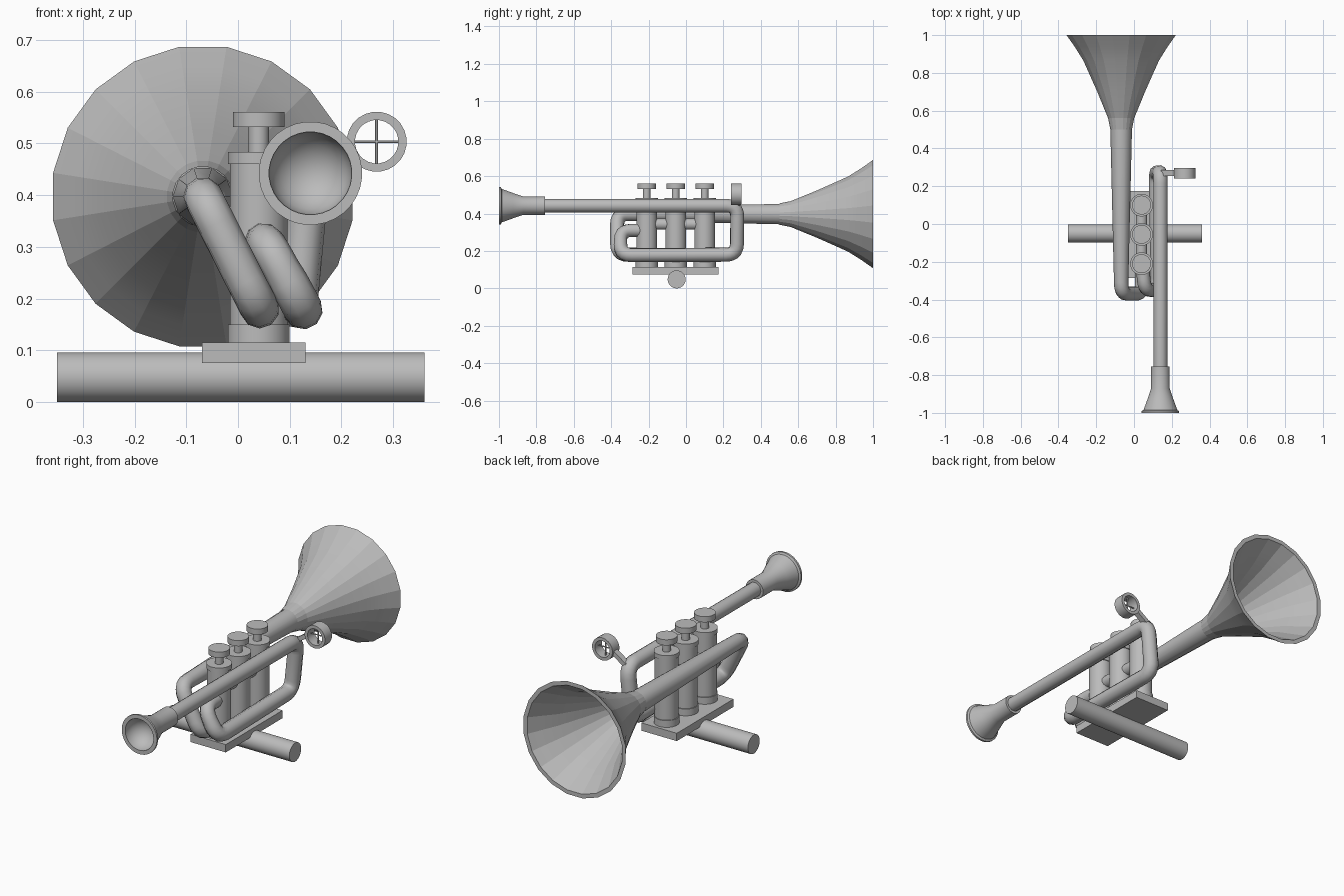
import bpy, bmesh
from math import cos, sin, pi, radians
from mathutils import Vector, Matrix

cube = bpy.data.objects.get("Cube")
if cube:
    bpy.data.objects.remove(cube, do_unlink=True)

GREY = (0.5, 0.5, 0.5, 1)
metal = bpy.data.materials.new("plain grey metal")
metal.use_nodes = True
metal.diffuse_color = GREY
metal.node_tree.nodes["Principled BSDF"].inputs["Base Color"].default_value = GREY

AXES = {"x": Matrix.Rotation(pi / 2, 4, "Y"),
        "y": Matrix.Rotation(-pi / 2, 4, "X"),
        "z": Matrix.Identity(4)}


def finish(obj, smooth=30):
    """Give the part its material and shading."""
    obj.data.materials.clear()
    obj.data.materials.append(metal)
    bpy.ops.object.select_all(action="DESELECT")
    obj.select_set(True)
    bpy.context.view_layer.objects.active = obj
    if obj.type == "CURVE":
        bpy.ops.object.convert(target="MESH")
        obj = bpy.context.object
    if smooth:
        bpy.ops.object.shade_smooth_by_angle(angle=radians(smooth))
    return obj


def add_mesh(name, bm, smooth=30):
    bmesh.ops.recalc_face_normals(bm, faces=bm.faces)
    mesh = bpy.data.meshes.new(name)
    bm.to_mesh(mesh)
    bm.free()
    obj = bpy.data.objects.new(name, mesh)
    bpy.context.collection.objects.link(obj)
    return finish(obj, smooth)


def lathe(name, profile, axis, loc, sides=32, smooth=30, closed=False):
    """Turn (radius, distance) pairs about an axis through loc."""
    bm = bmesh.new()
    rings = []
    for r, t in profile:
        if r == 0:
            rings.append([bm.verts.new((0, 0, t))] * sides)
        else:
            angles = [2 * pi * (i + 0.5) / sides for i in range(sides)]
            rings.append([bm.verts.new((r * cos(a), r * sin(a), t)) for a in angles])
    pairs = list(zip(rings, rings[1:]))
    if closed:
        pairs.append((rings[-1], rings[0]))
    for a, b in pairs:
        for i in range(sides):
            j = (i + 1) % sides
            corners = list(dict.fromkeys((a[i], a[j], b[j], b[i])))
            bm.faces.new(corners)
    bm.transform(Matrix.Translation(loc) @ AXES[axis])
    return add_mesh(name, bm, smooth)


def rod(name, r, start, end, axis, loc, sides=32):
    return lathe(name, [(0, start), (r, start), (r, end), (0, end)], axis, loc, sides)


def box(name, size, loc, tilt=0):
    bm = bmesh.new()
    bmesh.ops.create_cube(bm, size=1, matrix=Matrix.Translation(loc)
                          @ Matrix.Rotation(tilt, 4, "Y") @ Matrix.Diagonal((*size, 1)))
    return add_mesh(name, bm, 0)


def tube(name, corners, radii, bend=0.06, steps=5):
    """Sweep a round tube along a path with rounded corners."""
    pts = [Vector(c) for c in corners]
    path = [(pts[0], radii[0])]
    for a, p, b, r in zip(pts, pts[1:], pts[2:], radii[1:]):
        p0 = p + (a - p).normalized() * bend
        p1 = p + (b - p).normalized() * bend
        for i in range(steps + 1):
            t = i / steps
            path.append((p0 * (1 - t) ** 2 + p * 2 * t * (1 - t) + p1 * t * t, r))
    path.append((pts[-1], radii[-1]))
    curve = bpy.data.curves.new(name, "CURVE")
    curve.dimensions = "3D"
    curve.bevel_depth = 1
    curve.bevel_resolution = 3
    curve.use_fill_caps = True
    spline = curve.splines.new("POLY")
    spline.points.add(len(path) - 1)
    for point, (co, r) in zip(spline.points, path):
        point.co = (*co, 1)
        point.radius = r
    obj = bpy.data.objects.new(name, curve)
    bpy.context.collection.objects.link(obj)
    return finish(obj, 50)


# Stand: cross bar and base plate
rod("cross_bar", 0.048, -0.35, 0.36, "x", (0, -0.05, 0.048))
box("base_plate", (0.2, 0.46, 0.04), (0.03, -0.055, 0.095))

# Three valves with caps, stems and finger buttons
for n, y in enumerate((-0.21, -0.055, 0.1), 1):
    place = (0.04, y, 0)
    lathe(f"valve_{n}", [(0, 0.11), (0.06, 0.11), (0.06, 0.15), (0.056, 0.15),
                         (0.056, 0.46), (0.06, 0.46), (0.06, 0.483), (0, 0.483)], "z", place)
    rod(f"valve_stem_{n}", 0.02, 0.475, 0.54, "z", place, 20)
    rod(f"finger_button_{n}", 0.05, 0.531, 0.56, "z", place)
rod("valve_link", 0.03, -0.21, 0.1, "y", (0.04, 0, 0.343), 20)

# Bell, hollow, with a flat rim
lathe("bell", [(0.058, 0.5), (0.07, 0.56), (0.128, 0.7), (0.203, 0.866), (0.25, 0.94),
               (0.293, 1), (0.272, 1), (0.236, 0.94), (0.19, 0.866), (0.115, 0.7),
               (0.055, 0.56), (0, 0.54)], "y", (-0.068, 0, 0.397), 20, 10)

# Bell tube: forward, down and back into the first valve
tube("bell_tube", [(-0.068, 0.53, 0.397), (-0.068, -0.368, 0.397),
                   (0.042, -0.368, 0.18), (0.042, -0.2, 0.18)],
     [0.058, 0.038, 0.038, 0.038])

# Lead pipe: back, down, forward, up and into the first valve
tube("lead_pipe", [(0.14, -0.85, 0.442), (0.14, 0.275, 0.442), (0.115, 0.272, 0.18),
                   (0.127, -0.35, 0.178), (0.055, -0.35, 0.31), (0.045, -0.2, 0.31)],
     [0.037, 0.038, 0.038, 0.038, 0.036, 0.036])

# Mouthpiece with a rounded cup
cup = [(0.08 * cos(a), -0.995 + 0.08 * sin(a)) for a in (i * pi / 12 for i in range(6))]
lathe("mouthpiece", [(0, -0.755), (0.049, -0.755), (0.049, -0.87), (0.068, -0.925),
                     (0.09, -0.985), (0.1, -0.99), (0.1, -1), (0.08, -1)]
      + cup + [(0, -0.915)], "y", (0.14, 0, 0.442))

# Sighting ring with cross wires, held by a short arm
ring = (0.268, 0.268, 0.503)
lathe("sight_ring", [(0.058, -0.028), (0.058, 0.028), (0.042, 0.028), (0.042, -0.028)],
      "y", ring, 24, closed=True)
rod("sight_wire_level", 0.003, -0.046, 0.046, "x", ring, 8)
rod("sight_wire_upright", 0.003, -0.046, 0.046, "z", ring, 8)
box("sight_arm", (0.09, 0.03, 0.022), (0.185, 0.27, 0.472), radians(-35))
